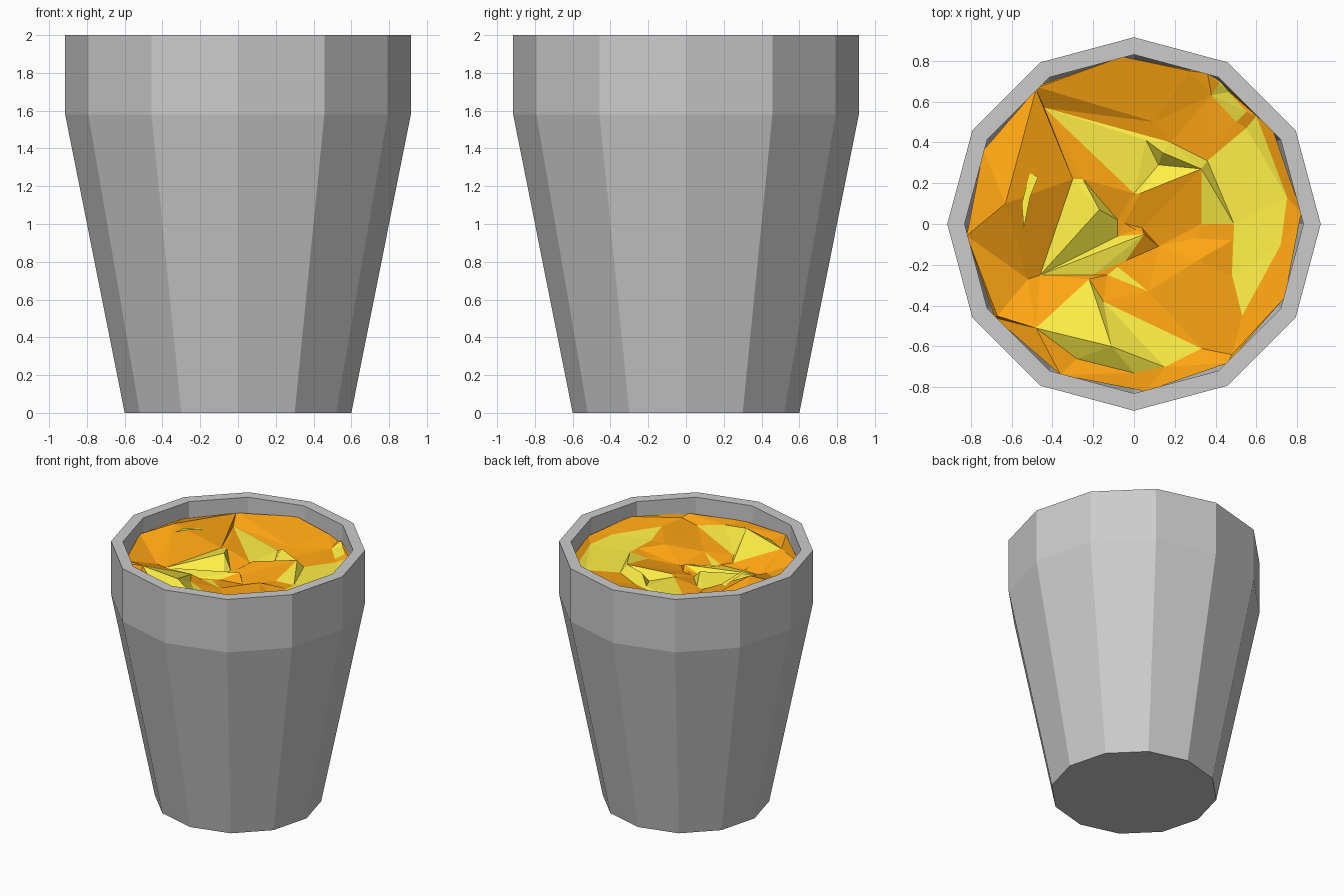
import bpy, math
from mathutils import Vector
from mathutils.geometry import delaunay_2d_cdt, intersect_point_tri_2d

if "Cube" in bpy.data.objects:
    bpy.data.objects.remove(bpy.data.objects["Cube"])

SIDES = 12


def make_object(name, verts, faces, color=None):
    mesh = bpy.data.meshes.new(name)
    mesh.from_pydata(verts, [], faces)
    mesh.validate()
    mesh.update()
    ob = bpy.data.objects.new(name, mesh)
    bpy.context.collection.objects.link(ob)
    if color:
        mat = bpy.data.materials.new(name)
        mat.diffuse_color = (*color, 1)
        mat.use_nodes = True
        mat.node_tree.nodes["Principled BSDF"].inputs["Base Color"].default_value = mat.diffuse_color
        mesh.materials.append(mat)
    return ob


def ring(radius, z, turn=0.0):
    return [(radius * math.cos(math.tau * i / SIDES + turn),
             radius * math.sin(math.tau * i / SIDES + turn), z) for i in range(SIDES)]


# Cup: twelve-sided lathe of outer wall, rim, inner wall and floor
profile = [(0.6, 0), (0.915, 1.58), (0.915, 2), (0.83, 2), (0.83, 1.6), (0.52, 0.1)]
cup_verts = [v for r, z in profile for v in ring(r, z)]
cup_faces = [list(range(SIDES))[::-1],
             [(len(profile) - 1) * SIDES + i for i in range(SIDES)]]
for k in range(len(profile) - 1):
    for i in range(SIDES):
        j = (i + 1) % SIDES
        cup_faces.append((k * SIDES + i, k * SIDES + j, (k + 1) * SIDES + j, (k + 1) * SIDES + i))
make_object("cup", cup_verts, cup_faces)

# Molten surface: outlines of the yellow patches
left_blob = [(-.46, -.25, 1.80), (-.30, .22, 1.82), (-.25, .22, 1.83), (-.08, .02, 1.78),
             (-.08, -.06, 1.77), (.05, -.05, 1.82), (-.04, -.18, 1.79), (-.2, -.25, 1.79)]
back_band = [(-.44, .57, 1.82), (.18, .4, 1.81), (.36, .31, 1.81), (.55, .47, 1.84),
             (.6, .53, 1.87), (.75, .13, 1.86), (.72, -.1, 1.86), (.53, -.45, 1.84),
             (.48, -.25, 1.82), (.49, 0, 1.82), (.33, 0, 1.81), (.33, .27, 1.87),
             (.03, .15, 1.83), (0, .15, 1.81)]
front_patch = [(-.48, -.51, 1.91), (-.22, -.27, 1.82), (-.15, -.38, 1.82), (.33, -.61, 1.84),
               (.15, -.7, 1.86), (0, -.73, 1.87), (-.28, -.66, 1.87)]
small_strip = [(-.08, -.21, 1.79), (.07, -.33, 1.81), (-.13, -.25, 1.79)]
edge_chip = [(.38, .63, 1.84), (.42, .7, 1.88), (.55, .55, 1.87), (.5, .5, 1.84)]
patches = [left_blob, back_band, front_patch, small_strip, edge_chip]

# Ridges and dips that give the facets
creases = [
    [(-.48, .66, 1.88), (-.63, .1, 1.97), (-.30, .22, 1.82)],
    [(.33, .27, 1.87), (.04, -.02, 1.78), (-.08, -.06, 1.77), (.03, .15, 1.83)],
    [(.12, -.11, 1.77), (.31, -.18, 1.86), (.48, -.08, 1.82), (.30, -.07, 1.81)],
    [(-.22, -.27, 1.82), (-.48, -.51, 1.91), (-.11, -.6, 1.94)],
    [(.06, .41, 1.82), (.14, .35, 1.88), (.12, .29, 1.80)],
    [(.1, .5, 1.83), (.27, .75, 1.88), (-.47, .67, 1.88)],
    [(-.46, -.25, 1.80), (-.17, .07, 1.87), (.05, -.05, 1.82)],
]
spokes = [[(.31, -.18, 1.86), (.48, -.64, 1.85)], [(-.67, -.45, 1.88), (-.52, -.27, 1.82)]]
rim = [(x, y, 1.88 + 0.025 * math.sin(2.5 * i)) for i, (x, y, z) in enumerate(ring(.822, 0, .07))]

points, edges = [], []
for loop, closed in ([(p, True) for p in patches + creases + [rim]] + [(s, False) for s in spokes]):
    start, n = len(points), len(loop)
    points += loop
    edges += [(start + i, start + (i + 1) % n) for i in range(n if closed else n - 1)]

flat, _, tris, origin, _, _ = delaunay_2d_cdt(
    [Vector(p[:2]) for p in points], edges, [], 0, 1e-4)


def height(x, y):
    w = [(1 / ((p[0] - x) ** 2 + (p[1] - y) ** 2 + 1e-6) ** 2, p[2]) for p in points]
    return sum(a * z for a, z in w) / sum(a for a, z in w)


def inside(c, poly):
    hit = False
    for a, b in zip(poly, poly[1:] + poly[:1]):
        if (a[1] > c.y) != (b[1] > c.y) and c.x < a[0] + (c.y - a[1]) * (b[0] - a[0]) / (b[1] - a[1]):
            hit = not hit
    return hit


surface = [(v.x, v.y, points[o[0]][2] if o else height(v.x, v.y)) for v, o in zip(flat, origin)]
parts = {True: [], False: []}
for t in tris:
    center = sum((flat[i] for i in t), Vector((0, 0))) / len(t)
    parts[any(inside(center, p) for p in patches)].append(t)


def molten(name, tris, color, extra=()):
    used = sorted({i for t in tris for i in t})
    index = {v: k for k, v in enumerate(used)}
    verts = [surface[i] for i in used]
    faces = [[index[i] for i in t] for t in tris]
    if extra:
        faces.append(list(range(len(verts), len(verts) + len(extra))))
        verts += extra
    make_object(name, verts, faces, color)


# Small yellow sliver poking out of the left ridge
sliver = [(-.55, .1, 1.955), (-.54, -.02, 1.97), (-.51, .13, 1.945), (-.47, .23, 1.91), (-.51, .25, 1.91)]
molten("molten_orange", parts[False], (1, .38, .006))
molten("molten_yellow", parts[True], (1, .87, .06), sliver)
